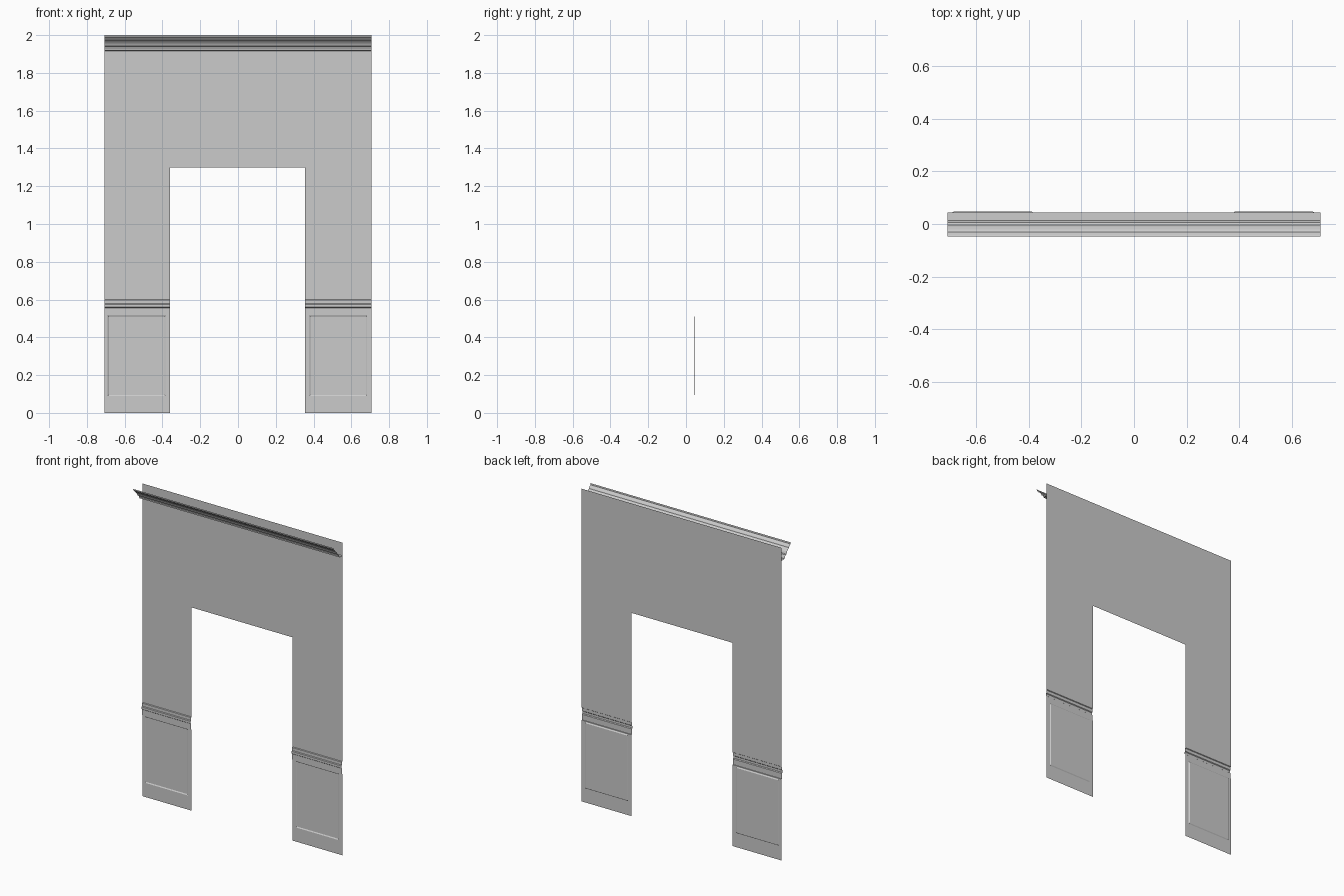
import bpy

if "Cube" in bpy.data.objects:
    bpy.data.objects.remove(bpy.data.objects["Cube"])

W = 0.708        # half width of the wall
Y = 0.044        # wall plane
DOOR_L, DOOR_R, DOOR_TOP = -0.36, 0.354, 1.30


def make(name, verts, faces):
    mesh = bpy.data.meshes.new(name)
    mesh.from_pydata(verts, [], faces)
    obj = bpy.data.objects.new(name, mesh)
    bpy.context.collection.objects.link(obj)
    return obj


def strip(name, profile, x0, x1):
    """Sweep an open (y, z) profile, listed upwards, along x; faces look to -y."""
    verts = [(x, y, z) for y, z in profile for x in (x0, x1)]
    faces = [(2 * i, 2 * i + 1, 2 * i + 3, 2 * i + 2) for i in range(len(profile) - 1)]
    return make(name, verts, faces)


def nested_panel(name, rects):
    """Join concentric (x0, x1, z0, z1, y) rectangles and fill the innermost."""
    verts, faces = [], []
    for x0, x1, z0, z1, y in rects:
        verts += [(x0, y, z0), (x1, y, z0), (x1, y, z1), (x0, y, z1)]
    for r in range(len(rects) - 1):
        for i in range(4):
            j = (i + 1) % 4
            a = 4 * r
            faces.append((a + i, a + j, a + 4 + j, a + 4 + i))
    n = len(verts)
    faces.append((n - 4, n - 3, n - 2, n - 1))
    return make(name, verts, faces)


# Chair rail profile and crown moulding profile
rail = [(Y, 0.52), (0.041, 0.521), (0.041, 0.556), (0.036, 0.56),
        (0.036, 0.574), (0.040, 0.578), (0.040, 0.597), (Y, 0.60)]
crown = [(Y, 1.917), (0.013, 1.918), (0.013, 1.923), (0.005, 1.940), (-0.004, 1.942),
         (-0.010, 1.955), (-0.020, 1.967), (-0.030, 1.973), (-0.032, 1.978),
         (-0.041, 1.988), (-0.047, 1.990), (-0.048, 2.0)]

# Both piers: recessed panel, rail, plain wall above
for side, x0, x1, p0, p1 in (("left", -W, DOOR_L, -0.690, -0.384),
                             ("right", DOOR_R, W, 0.378, 0.684)):
    b = 0.006
    nested_panel(side + "_wainscot", [
        (x0, x1, 0.0, 0.52, Y),
        (p0, p1, 0.09, 0.515, Y),
        (p0 + b, p1 - b, 0.09 + b, 0.515 - b, Y + 0.004)])
    strip(side + "_chair_rail", rail, x0, x1)
    strip(side + "_upper_wall", [(Y, 0.60), (Y, DOOR_TOP)], x0, x1)

# Wall over the doorway and crown moulding
strip("header_wall", [(Y, DOOR_TOP), (Y, 1.917), (Y, 2.0)], -W, W)
strip("crown_moulding", crown, -W, W)
